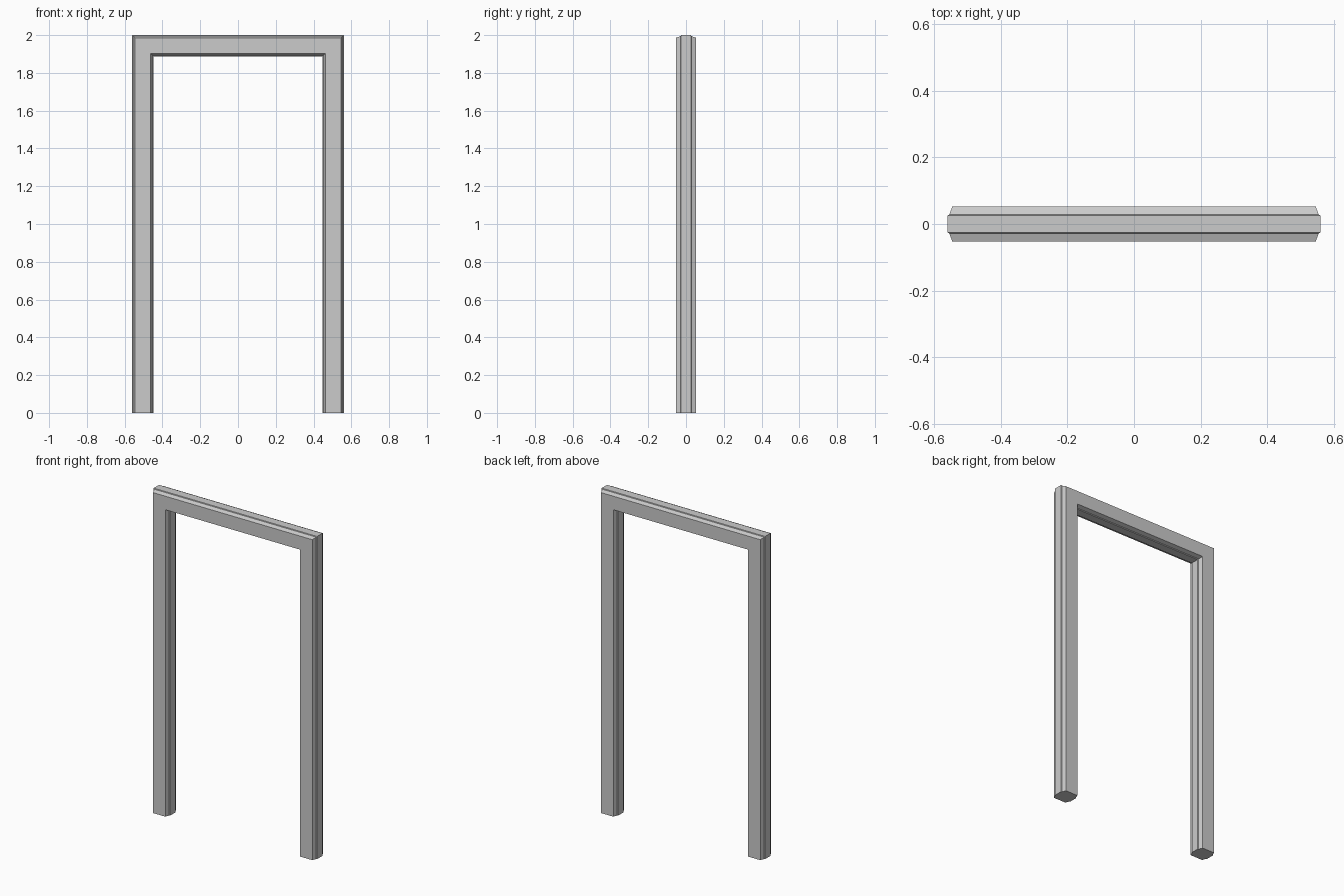
import bpy, bmesh

if "Cube" in bpy.data.objects:
    bpy.data.objects.remove(bpy.data.objects["Cube"])

OUTER, TOP, WIDTH = 0.56, 2.0, 0.112

# Half section, front side: (distance in from the outer face, y)
half = [(0.0, -0.026), (0.005, -0.028), (0.014, -0.0525)]
front = half + [(WIDTH - d, y) for d, y in reversed(half)]
section = front + [(d, -y) for d, y in reversed(front)]


def station(sx, at_top):
    """Section placed at a leg foot or at a mitred top corner."""
    return [(sx * (OUTER - d), y, TOP - d if at_top else 0.0) for d, y in section]


# Door frame: one section swept up the left leg, across the head, down the right leg
bm = bmesh.new()
rings = [[bm.verts.new(p) for p in station(*s)]
         for s in ((-1, False), (-1, True), (1, True), (1, False))]
n = len(section)
for a, b in zip(rings, rings[1:]):
    for i in range(n):
        j = (i + 1) % n
        bm.faces.new((a[i], a[j], b[j], b[i]))

# Feet caps
bm.faces.new(rings[0])
bm.faces.new(rings[-1])
bmesh.ops.recalc_face_normals(bm, faces=bm.faces[:])

mesh = bpy.data.meshes.new("door_frame")
bm.to_mesh(mesh)
bm.free()
bpy.context.collection.objects.link(bpy.data.objects.new("door_frame", mesh))
